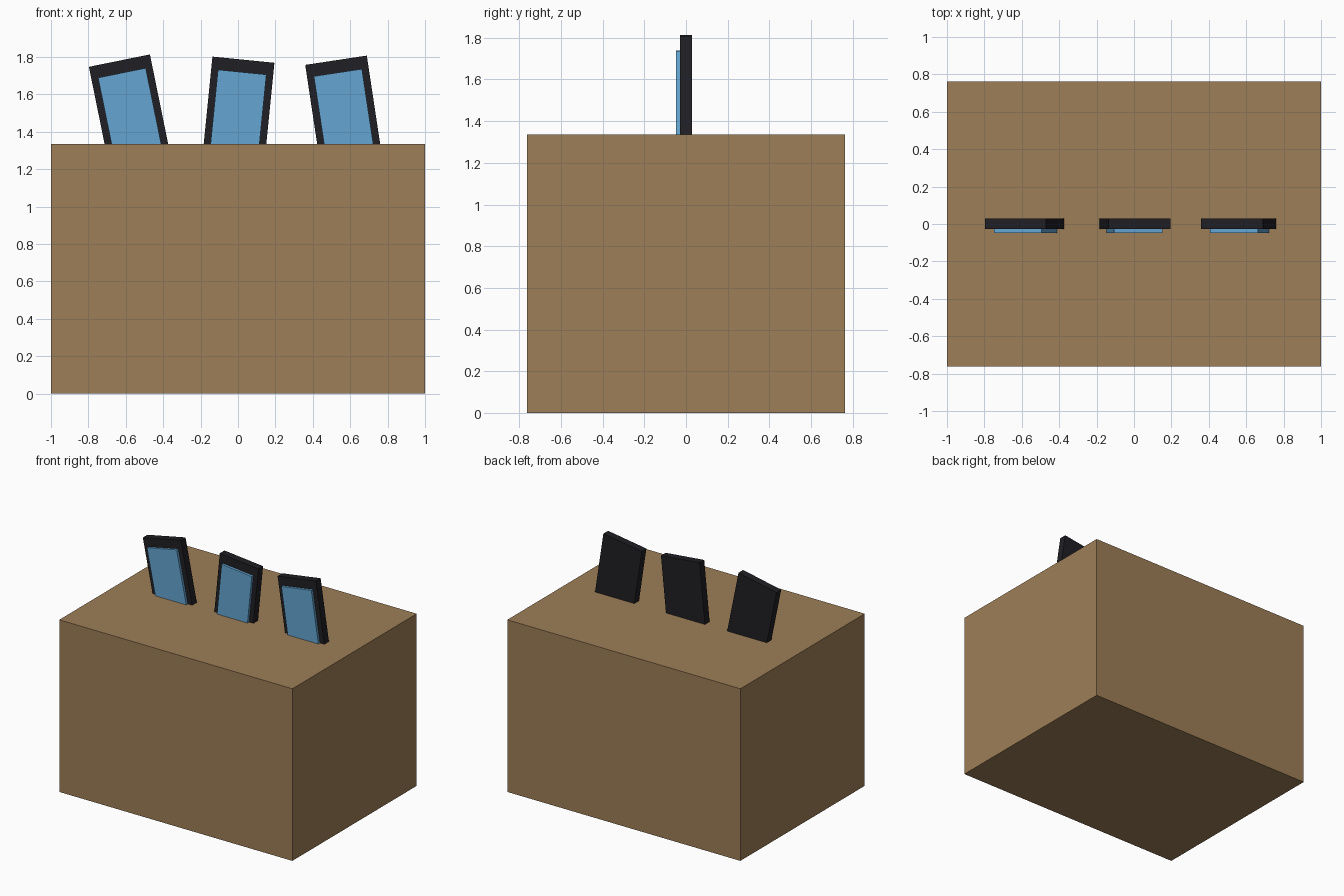
import bpy
from math import radians
from mathutils import Matrix, Vector

if "Cube" in bpy.data.objects:
    bpy.data.objects.remove(bpy.data.objects["Cube"])


def material(name, rgb):
    m = bpy.data.materials.new(name)
    m.diffuse_color = (*rgb, 1)
    m.use_nodes = True
    m.node_tree.nodes["Principled BSDF"].inputs["Base Color"].default_value = m.diffuse_color
    return m


def block(name, lo, hi, mat, matrix=Matrix()):
    """Box between two corners, placed by a matrix."""
    lo, hi = Vector(lo), Vector(hi)
    bpy.ops.mesh.primitive_cube_add(size=1)
    ob = bpy.context.object
    ob.name = name
    size = hi - lo
    ob.data.transform(Matrix.Translation((lo + hi) / 2) @ Matrix.Diagonal((*size, 1)))
    ob.matrix_world = matrix
    ob.data.materials.append(mat)
    return ob


cardboard = material("cardboard", (0.34, 0.21, 0.095))
black = material("black_casing", (0.014, 0.014, 0.018))
blue = material("blue_screen", (0.13, 0.38, 0.65))

# Carton
block("carton", (-1, -0.762, 0), (1, 0.762, 1.335), cardboard)

# Tilted handsets poking out of the carton: top centre x, z and lean in degrees
W, L = 0.333, 0.64
for i, (x, z, lean) in enumerate([(-0.634, 1.780, -11.5),
                                  (0.029, 1.785, 5.7),
                                  (0.524, 1.782, -8.6)], 1):
    place = Matrix.Translation((x, 0, z)) @ Matrix.Rotation(radians(lean), 4, 'Y')
    block(f"handset_body_{i}", (-W / 2, -0.028, -L), (W / 2, 0.029, 0), black, place)
    block(f"handset_screen_{i}", (-0.13, -0.048, 0.07 - L), (0.13, -0.026, -0.067), blue, place)
